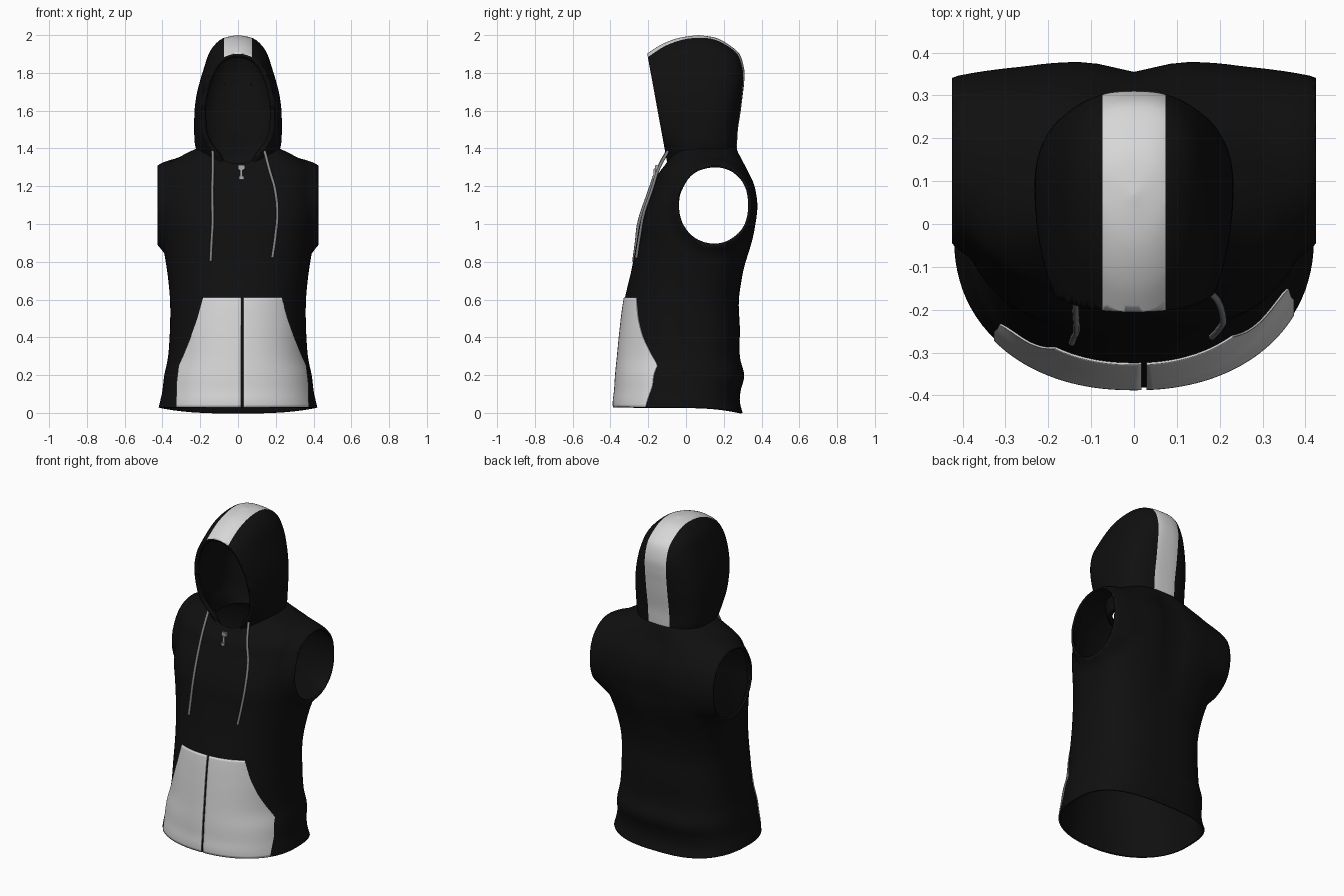
import bpy, bmesh, math
from mathutils import Vector

if "Cube" in bpy.data.objects:
    bpy.data.objects.remove(bpy.data.objects["Cube"])


def material(name, v):
    m = bpy.data.materials.new(name)
    m.diffuse_color = (v, v, v, 1)
    m.use_nodes = True
    m.node_tree.nodes["Principled BSDF"].inputs["Base Color"].default_value = m.diffuse_color
    return m


BLACK = material("black fabric", 0.005)
WHITE = material("white fabric", 0.68)
GREY = material("grey cord", 0.22)
METAL = material("zip metal", 0.4)


def smooth_rows(rows, k=5):
    # Catmull-Rom through the section table
    out = []
    for i in range(len(rows) - 1):
        p0, p1 = rows[max(i - 1, 0)], rows[i]
        p2, p3 = rows[i + 1], rows[min(i + 2, len(rows) - 1)]
        for s in range(k):
            t = s / k
            out.append([0.5 * (2 * b + (c - a) * t + (2 * a - 5 * b + 4 * c - d) * t * t
                               + (3 * b - a - 3 * c + d) * t ** 3)
                        for a, b, c, d in zip(p0, p1, p2, p3)])
    return out + [list(rows[-1])]


def spow(v, e):
    return math.copysign(abs(v) ** e, v)


def clamp(v):
    return max(0.0, min(1.0, v))


def loft(rows, shape, segs=96):
    # horizontal rings: z, half width, front y, side y, back y, squareness
    bm = bmesh.new()
    rings = []
    for z, a, yf, yc, yb, n in rows:
        ring = []
        for j in range(segs):
            t = 2 * math.pi * j / segs
            c, s = math.cos(t), math.sin(t)
            e = n if s < 0 else n + 0.5
            p = (a * spow(c, 2 / e), yc + (yb - yc if s > 0 else yc - yf) * spow(s, 2 / e), z)
            ring.append(bm.verts.new(shape(*p, s)))
        rings.append(ring)
    for r, q in zip(rings, rings[1:]):
        for j in range(segs):
            k = (j + 1) % segs
            bm.faces.new((r[j], r[k], q[k], q[j]))
    return bm


def cut(bm, co, no, remove):
    bmesh.ops.bisect_plane(bm, geom=bm.verts[:] + bm.edges[:] + bm.faces[:], plane_co=co,
                           plane_no=no, clear_outer=remove, dist=1e-5)


def finish(bm, name, mats, thick=0, offset=-1):
    me = bpy.data.meshes.new(name)
    bm.to_mesh(me)
    bm.free()
    ob = bpy.data.objects.new(name, me)
    bpy.context.collection.objects.link(ob)
    for m in mats:
        me.materials.append(m)
    if thick:
        mod = ob.modifiers.new("thickness", 'SOLIDIFY')
        mod.thickness, mod.offset = thick, offset
        mod.material_offset = mod.material_offset_rim = len(mats) - 1
    bpy.context.view_layer.objects.active = ob
    ob.select_set(True)
    bpy.ops.object.shade_smooth_by_angle(angle=math.radians(45))
    ob.select_set(False)
    return ob


# Torso with open hem, neck and armholes
TORSO = smooth_rows([
    (0.0, .42, -.38, -.03, .30, 2.2), (.06, .41, -.382, -.03, .285, 2.2),
    (.12, .40, -.375, -.03, .29, 2.2), (.2, .39, -.37, -.02, .308, 2.2),
    (.3, .37, -.36, 0, .285, 2.2), (.45, .36, -.345, 0, .285, 2.2),
    (.6, .36, -.325, .02, .28, 2.2), (.75, .375, -.29, .05, .305, 2.3),
    (.9, .40, -.262, .1, .35, 2.5), (1.0, .415, -.245, .15, .37, 2.8),
    (1.1, .42, -.215, .16, .38, 2.9), (1.2, .42, -.175, .16, .365, 2.8),
    (1.27, .415, -.152, .15, .335, 2.6), (1.32, .37, -.135, .13, .31, 2.4),
    (1.36, .30, -.12, .10, .29, 2.2), (1.4, .22, -.105, .08, .268, 2.1)])


def torso_shape(x, y, z, s):
    # armhole flare, spine dip, raised front hem, dropped front neckline
    r = math.hypot((y - .155) / .19, (z - 1.1) / .2)
    w = clamp((1.25 - r) / .25) * clamp((abs(x) - .25) / .1)
    x = x * (1 - w) + math.copysign(.435, x) * w
    if s > 0:
        y -= .025 * math.exp(-(x / .07) ** 2) * clamp((z - .7) / .3) * clamp((1.4 - z) / .1)
    z2 = z + .028 * (1 - max(0, s) ** 2) * clamp(1 - z / .1)
    z2 -= .08 * max(0, -s) ** 4 * clamp((z - 1.25) / .15)
    return x, y, z2


bm = loft(TORSO, torso_shape)
for side in (-1, 1):
    cut(bm, (side * .425, 0, 0), (side, 0, 0), True)
finish(bm, "torso", [BLACK], .012)


def front_y(x, z):
    # front surface of the torso
    i = next((i for i in range(1, len(TORSO)) if TORSO[i][0] >= z), len(TORSO) - 1)
    p, q = TORSO[i - 1], TORSO[i]
    t = clamp((z - p[0]) / (q[0] - p[0]))
    _, a, yf, yc, _, n = [u + (v - u) * t for u, v in zip(p, q)]
    return yc - (yc - yf) * max(0, 1 - abs(x / a) ** n) ** (1 / n)


def on_front(x, z, lift):
    d = .002
    fx = (front_y(x + d, z) - front_y(x - d, z)) / (2 * d)
    fz = (front_y(x, z + d) - front_y(x, z - d)) / (2 * d)
    return Vector((x, front_y(x, z), z)) + Vector((fx, -1, fz)).normalized() * lift


# Hood, cut open by a leaning plane at the face
HOOD = smooth_rows([
    (1.31, .20, -.11, .08, .25, 2.1), (1.36, .21, -.13, .08, .265, 2.1),
    (1.42, .228, -.18, .08, .27, 2.1), (1.5, .232, -.26, .08, .275, 2.1),
    (1.6, .23, -.32, .08, .29, 2.1), (1.68, .22, -.35, .08, .30, 2.1),
    (1.75, .203, -.35, .08, .308, 2.1), (1.82, .182, -.31, .08, .308, 2.1),
    (1.9, .155, -.207, .07, .283, 2.1), (1.95, .122, -.13, .07, .225, 2.1),
    (1.985, .075, -.04, .07, .16, 2.0), (2.0, .002, .065, .067, .069, 2.0)])
bm = loft(HOOD, lambda x, y, z, s: (x, y, z))
bmesh.ops.holes_fill(bm, edges=[e for e in bm.edges if e.is_boundary
                                and e.verts[0].co.z > 1.99], sides=0)
cut(bm, (0, -.11, 1.38), Vector((0, -.52, -.095)).normalized(), True)
for x in (-.073, .073):
    cut(bm, (x, 0, 0), (1, 0, 0), False)
for f in bm.faces:
    c = f.calc_center_median()
    if abs(c.x) < .073 and (c.y > .1 or c.z > 1.8):
        f.material_index = 1
finish(bm, "hood", [BLACK, WHITE, BLACK], .025)

# Two pocket panels either side of the zip
EDGE = [(.03, .345), (.15, .345), (.25, .333), (.3, .31), (.4, .27), (.5, .235), (.61, .205)]


def pocket_width(z):
    for (z0, w0), (z1, w1) in zip(EDGE, EDGE[1:]):
        if z <= z1 + 1e-6:
            return w0 + (w1 - w0) * (z - z0) / (z1 - z0)


for side, name in ((-1, "pocket_left"), (1, "pocket_right")):
    bm = bmesh.new()
    grid = []
    for i in range(41):
        z = .03 + .58 * i / 40
        w = pocket_width(z)
        grid.append([bm.verts.new(on_front(
            .023 + side * (.006 + (w - .006) * math.sin(j / 32 * math.pi / 2)), z, .006))
            for j in range(33)])
    for r, q in zip(grid, grid[1:]):
        for j in range(32):
            quad = (r[j], r[j + 1], q[j + 1], q[j])
            bm.faces.new(quad if side > 0 else quad[::-1])
    finish(bm, name, [WHITE], .005)


# Drawstrings
def cord(name, pts, radius, mat):
    cu = bpy.data.curves.new(name, 'CURVE')
    cu.dimensions = '3D'
    cu.bevel_depth, cu.bevel_resolution, cu.use_fill_caps = radius, 2, True
    sp = cu.splines.new('BEZIER')
    sp.bezier_points.add(len(pts) - 1)
    for b, p in zip(sp.bezier_points, pts):
        b.co = p
        b.handle_left_type = b.handle_right_type = 'AUTO'
    cu.materials.append(mat)
    ob = bpy.data.objects.new(name, cu)
    bpy.context.collection.objects.link(ob)


LEFT = [(-.13, 1.38), (-.132, 1.28), (-.135, 1.15), (-.133, 1.0), (-.138, .9), (-.142, .8)]
RIGHT = [(.135, 1.385), (.165, 1.28), (.193, 1.18), (.205, 1.05), (.195, .94), (.178, .82)]
for name, pts in (("drawstring_left", LEFT), ("drawstring_right", RIGHT)):
    cord(name, [on_front(x, z, .012) for x, z in pts], .008, GREY)

# Zip slider and pull tab
for name, z, size in (("zip_slider", 1.3, (.036, .016, .026)), ("zip_pull", 1.268, (.014, .01, .05)),
                      ("zip_pull_end", 1.245, (.026, .012, .02))):
    bm = bmesh.new()
    bmesh.ops.create_cube(bm, size=1)
    for v in bm.verts:
        v.co = Vector((.018, front_y(.018, z) - .014, z)) + Vector(a * b for a, b in zip(v.co, size))
    bmesh.ops.bevel(bm, geom=bm.edges[:], offset=.003, segments=2, affect='EDGES')
    finish(bm, name, [METAL])
